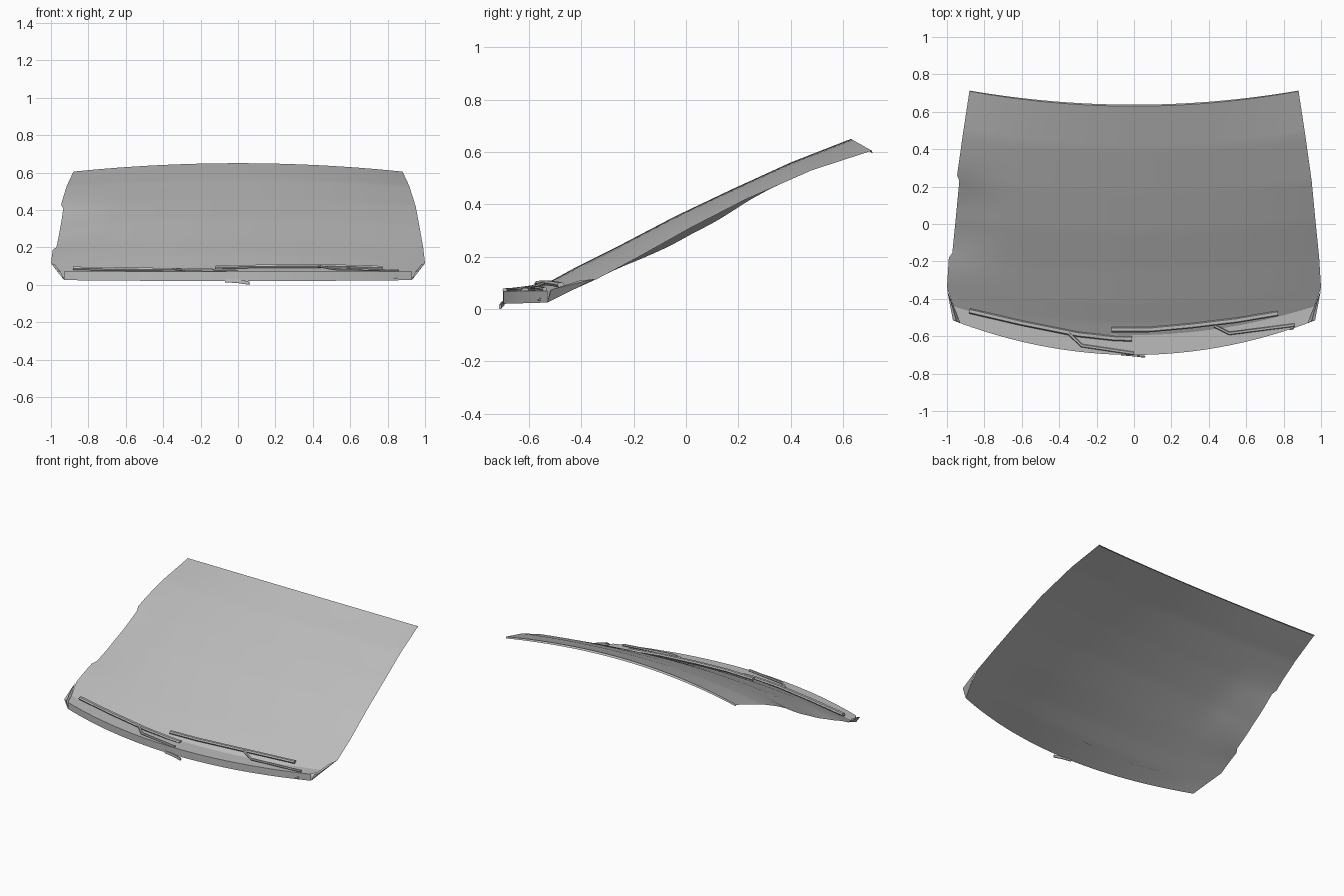
import bpy, math
from mathutils import Vector

cube = bpy.data.objects.get("Cube")
if cube:
    bpy.data.objects.remove(cube, do_unlink=True)


def make_material(name, value):
    mat = bpy.data.materials.new(name)
    mat.use_nodes = True
    mat.diffuse_color = (value, value, value, 1)
    mat.node_tree.nodes["Principled BSDF"].inputs["Base Color"].default_value = mat.diffuse_color
    return mat


GREY = make_material("plain grey", 0.5)


def add_mesh(name, verts, faces, smooth=30):
    mesh = bpy.data.meshes.new(name)
    mesh.from_pydata([tuple(v) for v in verts], [], faces)
    mesh.materials.append(GREY)
    obj = bpy.data.objects.new(name, mesh)
    bpy.context.collection.objects.link(obj)
    bpy.ops.object.select_all(action='DESELECT')
    obj.select_set(True)
    bpy.context.view_layer.objects.active = obj
    bpy.ops.object.shade_smooth_by_angle(angle=math.radians(smooth))
    return obj


def loft(name, rows, closed=False, smooth=30):
    """Skin a list of equally long point rows; closed rows become a capped tube."""
    n = len(rows[0])
    faces = []
    for r in range(len(rows) - 1):
        for c in range(n if closed else n - 1):
            d = (c + 1) % n
            faces.append((r * n + c, r * n + d, (r + 1) * n + d, (r + 1) * n + c))
    if closed:
        last = (len(rows) - 1) * n
        faces += [tuple(reversed(range(n))), tuple(range(last, last + n))]
    return add_mesh(name, [v for row in rows for v in row], faces, smooth)


def bowed_row(key, columns=32):
    """One crosswise arc: (centre y, centre z, edge x, edge y, edge z)."""
    yc, zc, xe, ye, ze = key
    row = []
    for i in range(columns + 1):
        s = 2 * i / columns - 1
        row.append(Vector((s * xe, yc + (ye - yc) * s * s, zc + (ze - zc) * s * s)))
    return row


def smoothstep(a, b, v):
    t = min(max((v - a) / (b - a), 0), 1)
    return t * t * (3 - 2 * t)


# Windscreen: bowed sheet, running from the lower front edge to the roof edge
bottom = (-.70, .02, .93, -.53, .025)
top = (.63, .65, .88, .71, .605)
keys = [bottom,
        (-.53, .10, .965, -.44, .07),
        (-.42, .16, 1.0, -.34, .115),
        (-.25, .245, .99, -.18, .20),
        (-.04, .355, .97, .02, .312),
        (.17, .455, .95, .23, .42),
        (.40, .56, .915, .48, .53),
        top]
rows = []
for a, b in zip(keys, keys[1:]):
    for k in range(8):
        rows.append(bowed_row([p + (q - p) * k / 8 for p, q in zip(a, b)]))
rows.append(bowed_row(top))

# Shallow dent and stepped edge on the -x side
for row in rows:
    edge_y = row[0].y
    for i, p in enumerate(row):
        across = smoothstep(.62, .97, -p.x)
        along = smoothstep(-.32, -.02, p.y) * (1 - smoothstep(.08, .36, p.y))
        p.z -= .026 * across * along
        if i == 0 and -.17 < edge_y < .25:
            p.x += .016
loft("windscreen", rows, smooth=50)

# Narrow turned-down lip along the roof edge
loft("upper_edge_lip", [bowed_row(top), bowed_row((.638, .638, .878, .713, .595))])

# Cowl: upright front wall and flat shelf
rim = (-.70, .07, .93, -.53, .07)
loft("cowl_front_wall", [bowed_row(bottom), bowed_row(rim)])
loft("cowl_shelf", [bowed_row(rim), bowed_row((-.593, .07, .965, -.44, .072))])

# Corner flaps on both sides
for side, label in ((1, "left"), (-1, "right")):
    pts = [(.93, -.53, .025), (.968, -.515, .075), (1.0, -.35, .115),
           (.98, -.41, .108), (.948, -.52, .07)]
    add_mesh(label + "_corner_flap", [(x * side, y, z) for x, y, z in pts],
             [(0, 1, 2), (1, 4, 3, 2), (0, 4, 1)])


def bar(name, path, width, height):
    """Six-sided bar swept along a path."""
    path = [Vector(p) for p in path]
    rings = []
    for i, p in enumerate(path):
        d = path[min(i + 1, len(path) - 1)] - path[max(i - 1, 0)]
        side = d.cross(Vector((0, 0, 1))).normalized() * width / 2
        up = Vector((0, 0, height / 2))
        rings.append([p - side, p - side * .6 - up, p + side * .6 - up,
                      p + side, p + side * .6 + up, p - side * .6 + up])
    return loft(name, rings, closed=True)


# Wiper blades
bar("right_wiper_blade", [(-.88, -.465, .088), (-.6, -.53, .084), (-.3, -.59, .08),
                          (-.1, -.612, .076), (-.01, -.614, .072)], .028, .018)
bar("left_wiper_blade", [(-.12, -.565, .094), (.08, -.565, .098), (.3, -.545, .1),
                         (.55, -.515, .099), (.77, -.478, .092)], .028, .018)

# Wiper arms
bar("right_wiper_arm", [(-.35, -.583, .085), (-.28, -.65, .076), (.0, -.692, .073)], .018, .012)
bar("left_wiper_arm", [(.43, -.545, .1), (.51, -.585, .084), (.86, -.54, .076)], .018, .012)

# Small tab below the cowl and round pivot on the wall
bar("lower_tab", [(-.07, -.697, .022), (.0, -.703, .018), (.06, -.71, .009)], .01, .018)
bar("left_pivot", [(.83, -.562, .036), (.855, -.556, .036)], .012, .012)
